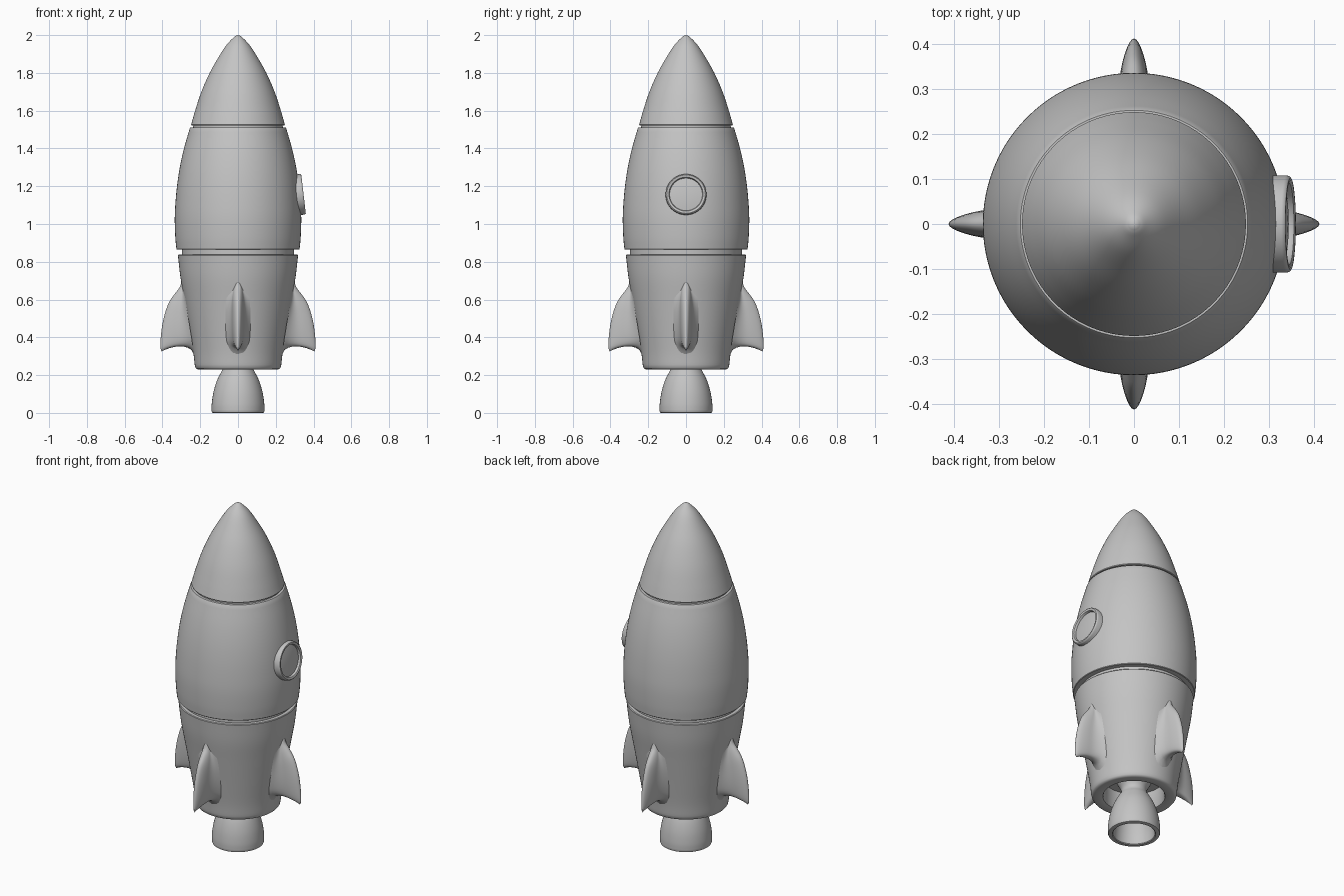
import bpy, bmesh, math
from mathutils import Matrix, Vector

if "Cube" in bpy.data.objects:
    bpy.data.objects.remove(bpy.data.objects["Cube"])

mat = bpy.data.materials.new("light grey")
mat.diffuse_color = (0.55, 0.55, 0.55, 1)
mat.use_nodes = True
mat.node_tree.nodes["Principled BSDF"].inputs["Base Color"].default_value = mat.diffuse_color


def finish(bm, name, angle=35):
    bmesh.ops.remove_doubles(bm, verts=bm.verts, dist=1e-5)
    bmesh.ops.recalc_face_normals(bm, faces=bm.faces)
    me = bpy.data.meshes.new(name)
    bm.to_mesh(me)
    bm.free()
    me.materials.append(mat)
    for p in me.polygons:
        p.use_smooth = True
    me.set_sharp_from_angle(angle=math.radians(angle))
    ob = bpy.data.objects.new(name, me)
    bpy.context.collection.objects.link(ob)
    return ob


def curve(pts, n=5):
    """Smooth curve through a few points."""
    p = [Vector(q) for q in pts]
    p = [2 * p[0] - p[1]] + p + [2 * p[-1] - p[-2]]
    out = []
    for i in range(1, len(p) - 2):
        a, b, c, d = p[i - 1:i + 3]
        for k in range(n):
            t = k / n
            out.append(tuple(0.5 * (2 * b + (c - a) * t + (2 * a - 5 * b + 4 * c - d) * t * t
                                    + (3 * b - a - 3 * c + d) * t ** 3)))
    return out + [tuple(p[-2])]


def lathe(name, prof, seg=96, matrix=None):
    """Revolve (radius, height) points around z."""
    bm = bmesh.new()
    rings = []
    for r, z in prof:
        if r < 1e-5:
            rings.append([bm.verts.new((0, 0, z))])
        else:
            rings.append([bm.verts.new((r * math.cos(2 * math.pi * i / seg),
                                        r * math.sin(2 * math.pi * i / seg), z)) for i in range(seg)])
    for a, b in zip(rings, rings[1:]):
        for i in range(seg):
            j = (i + 1) % seg
            if len(a) == 1:
                bm.faces.new((a[0], b[i], b[j]))
            elif len(b) == 1:
                bm.faces.new((a[i], a[j], b[0]))
            else:
                bm.faces.new((a[i], a[j], b[j], b[i]))
    if matrix:
        bm.transform(matrix)
    return finish(bm, name)


# Nose cone
lathe("nose_cone", [(0, 2.0)] + curve([(0.010, 1.997), (0.026, 1.985), (0.063, 1.945), (0.105, 1.88),
      (0.150, 1.80), (0.194, 1.70), (0.227, 1.60), (0.248, 1.526)]) + [(0.246, 1.522), (0, 1.522)])

# Main hull
lathe("main_hull", [(0, 1.512), (0.252, 1.512)] + curve([(0.255, 1.508), (0.286, 1.40), (0.308, 1.30),
      (0.323, 1.20), (0.332, 1.10), (0.335, 1.02), (0.332, 0.93), (0.326, 0.867)])
      + [(0.323, 0.864), (0, 0.864)])

# Recessed joint bands
lathe("upper_joint", [(0, 1.53), (0.236, 1.53), (0.238, 1.50), (0, 1.50)])
lathe("lower_joint", [(0, 0.88), (0.296, 0.88), (0.296, 0.82), (0, 0.82)])

# Tail section with an open underside
lathe("tail_section", [(0, 0.838), (0.315, 0.838)] + curve([(0.318, 0.834), (0.305, 0.72), (0.284, 0.60),
      (0.258, 0.45), (0.238, 0.33), (0.229, 0.255)])
      + [(0.226, 0.240), (0.220, 0.233), (0.211, 0.230), (0.175, 0.230), (0.166, 0.233), (0.162, 0.242),
         (0.160, 0.34), (0, 0.34)])

# Hollow engine bell
lathe("engine_bell", [(0, 0.35)] + curve([(0.105, 0.35), (0.088, 0.31), (0.070, 0.275), (0.070, 0.25),
      (0.086, 0.222), (0.112, 0.17), (0.130, 0.11), (0.139, 0.05), (0.140, 0.01)])
      + [(0.137, 0.002), (0.132, 0), (0.116, 0), (0.112, 0.004)]
      + curve([(0.111, 0.02), (0.106, 0.07), (0.090, 0.14), (0.055, 0.20)]) + [(0, 0.205)], 64)

# Porthole: rounded frame and glass, tilted with the hull
tilt = Matrix.Translation((0.346, 0, 1.158)) @ Matrix.Rotation(math.radians(90 - 6.6), 4, 'Y')
lathe("porthole_frame", [(0.108, -0.045), (0.108, -0.008), (0.106, -0.002), (0.102, 0.001), (0.096, 0.001),
      (0.090, -0.002), (0.087, -0.008), (0.086, -0.03)], 64, tilt)
lathe("porthole_glass", [(0.087, -0.014), (0.06, -0.010), (0.03, -0.008), (0, -0.007)], 64, tilt)

# Fins: lens-shaped blades that flare into the tail
outer = curve([(0.298, 0.70), (0.309, 0.665), (0.335, 0.63), (0.368, 0.58), (0.394, 0.50),
               (0.407, 0.42), (0.411, 0.35), (0.404, 0.326)], 4)
NT = 16


def fin(name, angle):
    bm = bmesh.new()
    rows = []
    for k, (R, z) in enumerate(outer):
        u = k / (len(outer) - 1)
        zq = 0.69 + (0.30 - 0.69) * u
        rq = 0.222 + (zq - 0.25) * 0.16
        w = 0.036 * max(0, 1 - abs(2 * u - 1) ** 2.6) ** 0.6
        left, right = [], []
        for j in range(NT + 1):
            t = math.sin(j / NT * math.pi / 2)
            zz = zq + (z - zq) * t + u ** 6 * 0.11 * math.sqrt(t) * (1 - t)
            h = w * math.sqrt(max(0, 1 - t ** 2.2))
            flare = max(0, 1 - t / 0.5) ** 2 * 0.03 * min(1, w / 0.03)
            x = rq + (R - rq) * t
            left.append(bm.verts.new((x, h + flare, zz)))
            right.append(bm.verts.new((x, -h - flare, zz)))
        rows.append(left + right[::-1])
    for a, b in zip(rows, rows[1:]):
        for i in range(len(a) - 1):
            bm.faces.new((a[i], a[i + 1], b[i + 1], b[i]))
    bmesh.ops.dissolve_degenerate(bm, dist=1e-6, edges=bm.edges)
    bm.transform(Matrix.Rotation(angle, 4, 'Z'))
    return finish(bm, name, 60)


for n, side in enumerate(("right", "back", "left", "front")):
    fin(side + "_fin", n * math.pi / 2)
